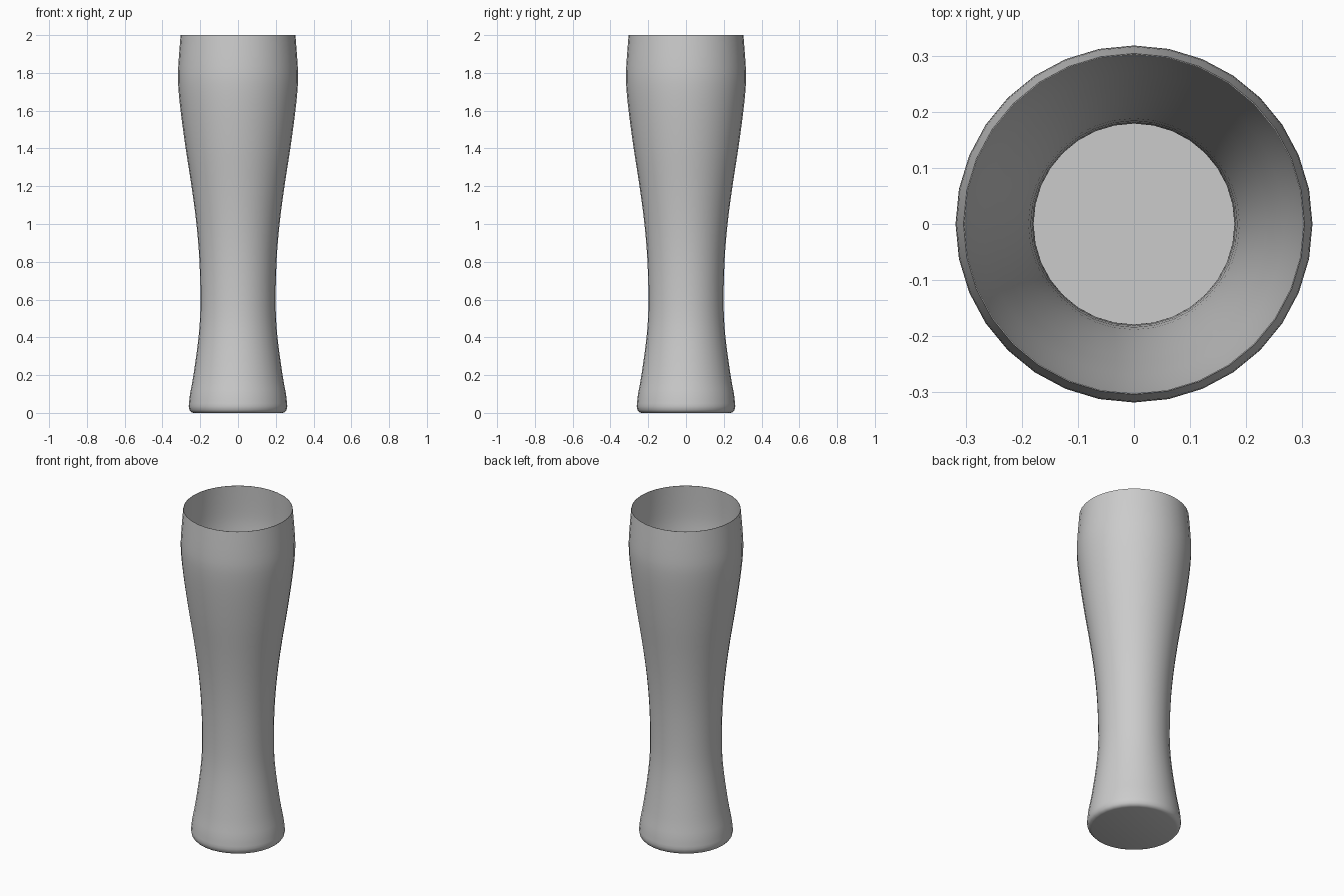
import bpy, bmesh, math

if "Cube" in bpy.data.objects:
    bpy.data.objects.remove(bpy.data.objects["Cube"])

SIDES = 32

# Outer side profile (radius, height), from the foot up to the rim
OUTER = [(0.261, 0.035), (0.254, 0.10), (0.236, 0.20), (0.209, 0.40), (0.199, 0.57),
         (0.204, 0.80), (0.220, 1.00), (0.246, 1.20), (0.277, 1.40), (0.304, 1.60),
         (0.317, 1.74), (0.316, 1.84), (0.304, 2.00)]


def smooth(points, steps=3):
    """Catmull-Rom curve through the profile points."""
    pts = [points[0]] + points + [points[-1]]
    out = []
    for a, b, c, d in zip(pts, pts[1:], pts[2:], pts[3:]):
        for i in range(steps):
            t = i / steps
            out.append(tuple(
                0.5 * (2 * q + (r - p) * t + (2 * p - 5 * q + 4 * r - s) * t * t
                       + (3 * q - p - 3 * r + s) * t ** 3)
                for p, q, r, s in zip(a, b, c, d)))
    return out + [points[-1]]


def lathe(name, profile):
    """Turn a profile round z and cap both of its ends."""
    bm = bmesh.new()
    rings = [[bm.verts.new((r * math.cos(2 * math.pi * k / SIDES),
                            r * math.sin(2 * math.pi * k / SIDES), z))
              for k in range(SIDES)] for r, z in profile]
    for low, high in zip(rings, rings[1:]):
        for k in range(SIDES):
            n = (k + 1) % SIDES
            bm.faces.new((low[k], low[n], high[n], high[k]))
    bm.faces.new(rings[0][::-1])
    bm.faces.new(rings[-1])
    bmesh.ops.recalc_face_normals(bm, faces=bm.faces)
    mesh = bpy.data.meshes.new(name)
    bm.to_mesh(mesh)
    bm.free()
    obj = bpy.data.objects.new(name, mesh)
    bpy.context.collection.objects.link(obj)
    bpy.context.view_layer.objects.active = obj
    obj.select_set(True)
    bpy.ops.object.shade_smooth_by_angle(angle=math.radians(40))
    return obj


# Rounded foot, outer wall, then an inner wall that thins to a sharp rim
foot = [(0.235, 0.0), (0.248, 0.004), (0.257, 0.015)]
wall = smooth(OUTER)
inner = [(r - 0.002 - 0.018 * min(1, (2.0 - z) / 0.6), z)
         for r, z in reversed(wall) if z > 0.09]
floor = [(0.225, 0.06)]
lathe("beer_glass", foot + wall + inner + floor)
